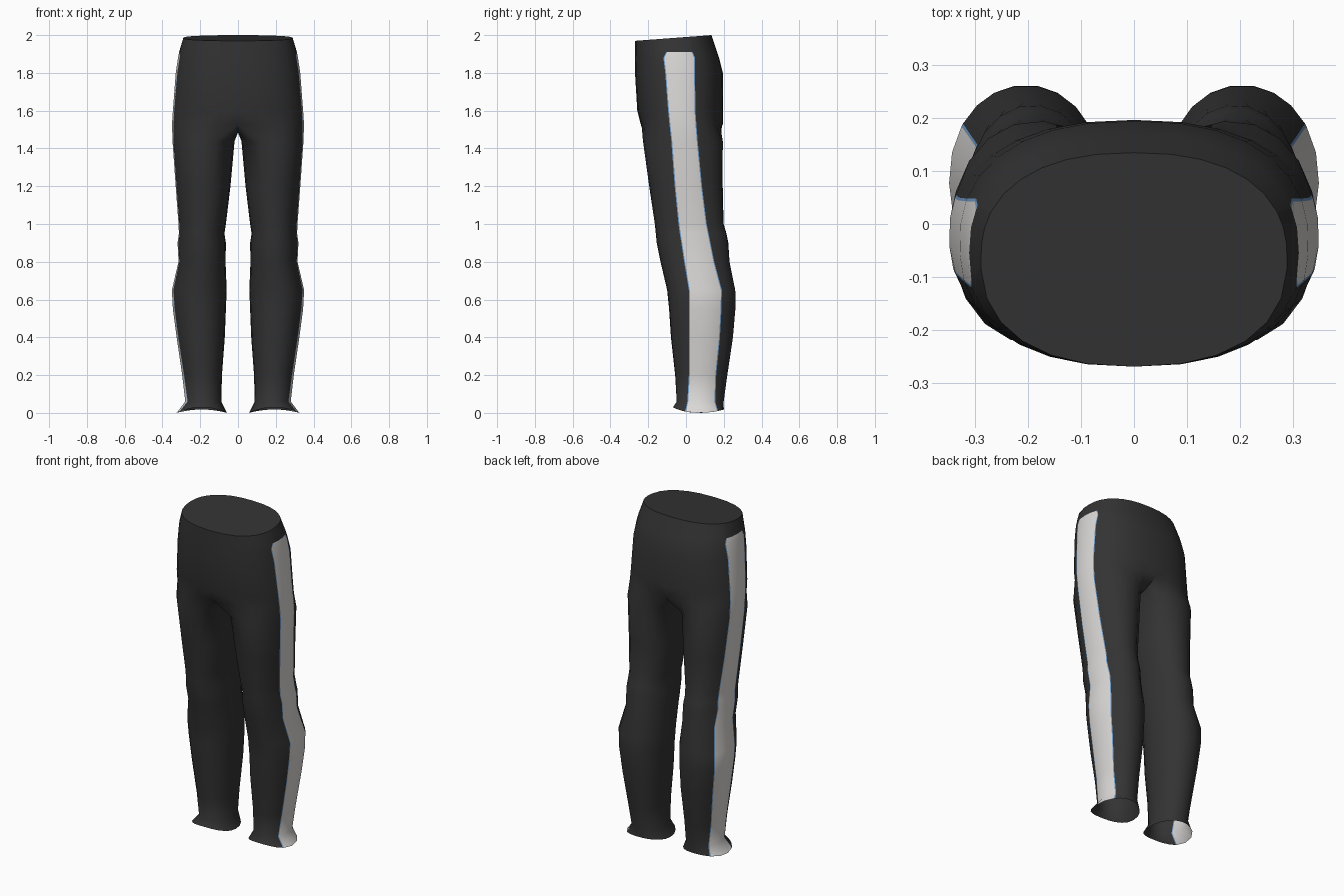
import bpy
import bmesh
from math import sin, cos, acos, pi, radians, copysign

if "Cube" in bpy.data.objects:
    bpy.data.objects.remove(bpy.data.objects["Cube"], do_unlink=True)


def material(name, colour):
    mat = bpy.data.materials.new(name)
    mat.use_nodes = True
    mat.diffuse_color = colour
    mat.node_tree.nodes["Principled BSDF"].inputs["Base Color"].default_value = colour
    return mat


# Cross-sections: height, front, back, outer, inner, stripe front, stripe back
HIPS = [
    (2.00, -.27, .135, .29, 0, -.08, .02),
    (1.91, -.27, .165, .312, 0, -.10, .03),
    (1.88, -.27, .175, .318, 0, -.115, .043),
    (1.80, -.27, .195, .33, 0, -.105, .043),
    (1.60, -.258, .197, .345, 0, -.09, .045),
    (1.53, -.24, .196, .35, 0, -.083, .05),
]
LEG = [
    (1.44, -.228, .195, .347, .018, -.073, .057),
    (1.20, -.195, .195, .33, .04, -.055, .08),
    (1.00, -.165, .20, .315, .064, -.035, .105),
    (.95, -.16, .215, .313, .072, -.028, .115),
    (.90, -.155, .225, .32, .064, -.02, .125),
    (.80, -.135, .232, .315, .066, -.005, .145),
    (.65, -.10, .262, .35, .06, .02, .185),
    (.55, -.09, .263, .345, .064, .02, .183),
    (.40, -.08, .25, .325, .07, .022, .175),
    (.20, -.058, .22, .296, .085, .02, .155),
    (.06, -.05, .20, .28, .088, .012, .15),
    (0, -.07, .20, .325, .058, 0, .165),
]
PANEL, STRIPE, INNER = 6, 3, 5     # segments per region
PIPING = .005                      # width of the stripe's edging
CORNER = radians(40)               # where the inner leg surface starts


def spread(a, b, n):
    return [a + (b - a) * i / n for i in range(n)]


def section(row, power, overlap):
    """Outer points of a section from front to back, then its inner points."""
    z, front, back, outer, inner, s0, s1 = row
    cx, a = (0, outer) if overlap == 0 else ((outer + inner) / 2, (outer - inner) / 2)
    cy, b = (front + back) / 2, (back - front) / 2

    def angle(y):
        t = (cy - y) / b
        return acos(copysign(abs(t) ** (1 / power), t))

    def point(t):
        s, c = sin(t), cos(t)
        return (cx + copysign(a * abs(s) ** power, s) if abs(s) > 1e-6 else cx,
                cy - copysign(b * abs(c) ** power, c), z)

    stops = [-overlap, angle(s0 - PIPING), angle(s0), angle(s1),
             angle(s1 + PIPING), pi + overlap]
    angles = []
    for i, n in enumerate((PANEL, 1, STRIPE, 1, PANEL)):
        angles += spread(stops[i], stops[i + 1], n)
    angles.append(stops[-1])
    inside = spread(pi + overlap, 2 * pi - overlap, INNER + 1)[1:]
    return [point(t) for t in angles], [point(t) for t in inside]


bm = bmesh.new()
hip_rings = [section(row, .85, 0)[0] for row in HIPS]
leg_rings = [sum(section(row, .95, CORNER), []) for row in LEG]

# Sloping waist and wavy hem
hip_rings[0] = [(x, y, 2 + (y - .135) * .075) for x, y, z in hip_rings[0]]
hem_mid = (LEG[-1][3] + LEG[-1][4]) / 2
hem_half = (LEG[-1][3] - LEG[-1][4]) / 2
leg_rings[-1] = [(x, y, (.03 if y < .06 else .018) * (1 - ((x - hem_mid) / hem_half) ** 2))
                 for x, y, z in leg_rings[-1]]

hips = [[bm.verts.new(p) for p in ring] for ring in hip_rings]
legs = [[bm.verts.new(p) for p in ring] for ring in leg_rings]

# Crotch seam closes the lowest hip ring so that the leg can join it
seam = [bm.verts.new((0, p[1] * .95, 1.485)) for p in leg_rings[0][-INNER:]]
junction = hips[-1] + seam

first = PANEL + 1


def bridge(upper, lower, closed, striped=True):
    n = len(upper)
    for i in range(n if closed else n - 1):
        j = (i + 1) % n
        face = bm.faces.new((upper[i], upper[j], lower[j], lower[i]))
        if striped and first <= i < first + STRIPE:
            face.material_index = 1
        elif striped and i in (first - 1, first + STRIPE):
            face.material_index = 2


for k in range(len(hips) - 1):
    bridge(hips[k], hips[k + 1], False, k > 0)
bridge(junction, legs[0], True)
for k in range(len(legs) - 1):
    bridge(legs[k], legs[k + 1], True)

# Flat waist cap
bm.faces.new(hips[0])

for v in bm.verts:
    if abs(v.co.x) < 1e-4:
        v.co.x = 0
bmesh.ops.recalc_face_normals(bm, faces=bm.faces)
cap = max(bm.faces, key=lambda f: f.calc_center_median().z)
if cap.normal.z < 0:
    bmesh.ops.reverse_faces(bm, faces=bm.faces)

mesh = bpy.data.meshes.new("trousers")
bm.to_mesh(mesh)
bm.free()
trousers = bpy.data.objects.new("trousers", mesh)
bpy.context.collection.objects.link(trousers)
for name, colour in (("charcoal cloth", (.033, .033, .033, 1)),
                     ("pale stripe", (.70, .685, .67, 1)),
                     ("blue piping", (.16, .33, .58, 1))):
    mesh.materials.append(material(name, colour))

# Second half, then smooth cloth with a sharp waist edge
mirror = trousers.modifiers.new("mirror", 'MIRROR')
mirror.use_clip = True
mirror.merge_threshold = .0005
bpy.context.view_layer.objects.active = trousers
trousers.select_set(True)
bpy.ops.object.modifier_apply(modifier="mirror")
bpy.ops.object.shade_smooth_by_angle(angle=radians(55))
